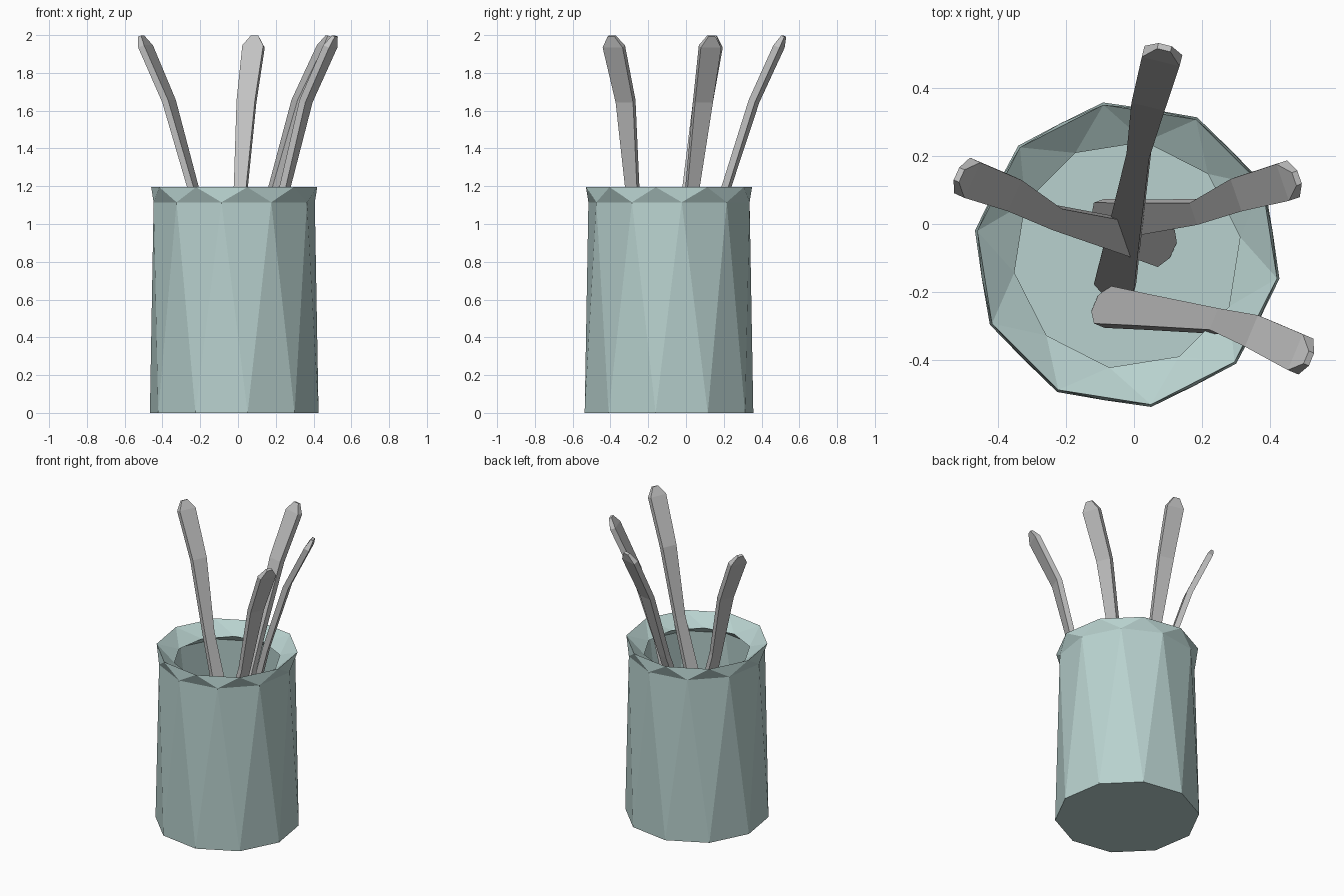
import bpy, bmesh, math
from mathutils import Vector

if "Cube" in bpy.data.objects:
    bpy.data.objects.remove(bpy.data.objects["Cube"])


def material(name, rgb):
    m = bpy.data.materials.new(name)
    m.diffuse_color = (*rgb, 1)
    m.use_nodes = True
    m.node_tree.nodes["Principled BSDF"].inputs["Base Color"].default_value = m.diffuse_color
    return m


TEAL = material("pale teal", (0.48, 0.64, 0.62))
GREY = material("light grey", (0.54, 0.54, 0.54))
CX, CY = -0.02, -0.09


def finish(bm, name, mat):
    bmesh.ops.recalc_face_normals(bm, faces=bm.faces)
    me = bpy.data.meshes.new(name)
    bm.to_mesh(me)
    bm.free()
    me.materials.append(mat)
    ob = bpy.data.objects.new(name, me)
    bpy.context.collection.objects.link(ob)


def ring(bm, r, z, n, start):
    vs = []
    for i in range(n):
        a = math.radians(start + 360 * i / n)
        vs.append(bm.verts.new((CX + r * math.cos(a), CY + r * math.sin(a), z)))
    return vs


def zigzag(bm, a, b):
    # b is turned half a step ahead of a
    n = len(a)
    for i in range(n):
        j = (i + 1) % n
        bm.faces.new((a[i], a[j], b[i]))
        bm.faces.new((a[j], b[j], b[i]))


# cup: outer wall, flared rim, sloping lip, inner wall and floor
bm = bmesh.new()
N = 10
base = ring(bm, 0.452, 0.0, N, -81)
neck = ring(bm, 0.432, 1.115, N, -63)
rim = ring(bm, 0.445, 1.195, N, -45)
lip = ring(bm, 0.335, 1.12, N, -27)
wall = ring(bm, 0.405, 1.07, N, -9)
floor = ring(bm, 0.415, 0.04, N, 9)
loops = [base, neck, rim, lip, wall, floor]
for a, b in zip(loops, loops[1:]):
    zigzag(bm, a, b)
bm.faces.new(base[::-1])
bm.faces.new(floor)
finish(bm, "cup", TEAL)

# flat sticks leaning in the cup: wide ends and a narrow waist
ZS = [0.05, 1.2, 1.65, 2.0]
SECTIONS = [(0.05, 0.025), (0.12, 0.06), (0.5, 0.05), (1.2, 0.034),
            (1.65, 0.05), (1.94, 0.057), (1.995, 0.02)]
STICKS = {
    "left_stick": [(0.10, -0.07), (-0.24, 0.02), (-0.365, 0.09), (-0.515, 0.145)],
    "back_stick": [(-0.06, -0.20), (0.015, 0.215), (0.045, 0.36), (0.09, 0.52)],
    "right_stick": [(-0.10, 0.01), (0.19, 0.035), (0.315, 0.09), (0.48, 0.135)],
    "front_stick": [(-0.10, -0.24), (0.25, -0.285), (0.36, -0.32), (0.515, -0.395)],
}
for name, path in STICKS.items():
    pts = [Vector((x, y, z)) for (x, y), z in zip(path, ZS)]
    lean = pts[3] - pts[1]
    side = Vector((-lean.y, lean.x, 0)).normalized()
    thick = side.cross(lean).normalized() * 0.018
    bm = bmesh.new()
    prev = None
    for z, w in SECTIONS:
        k = 0 if z < 1.2 else 1 if z < 1.65 else 2
        t = (z - ZS[k]) / (ZS[k + 1] - ZS[k])
        c = pts[k].lerp(pts[k + 1], t)
        th = thick * (0.5 if z > 1.98 else 1)
        loop = [bm.verts.new(c + s * side * w + u * th)
                for s, u in ((1, 1), (-1, 1), (-1, -1), (1, -1))]
        if prev:
            for i in range(4):
                j = (i + 1) % 4
                bm.faces.new((prev[i], prev[j], loop[j], loop[i]))
        else:
            bm.faces.new(loop[::-1])
        prev = loop
    bm.faces.new(prev)
    finish(bm, name, GREY)
